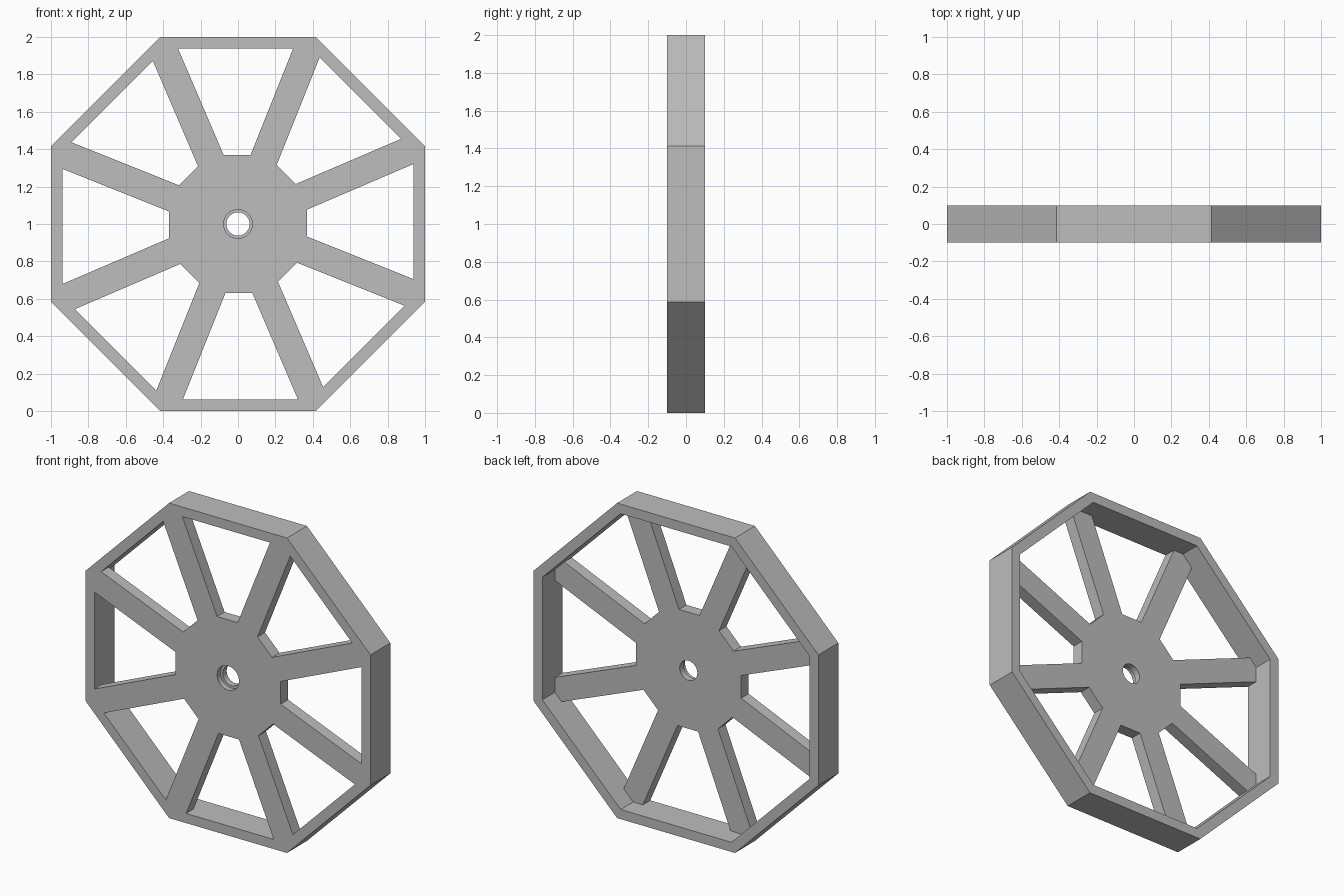
import bpy, bmesh
from math import pi, cos, sin, radians
from mathutils import Vector

SIDES = 8
STEP = 2 * pi / SIDES
DEPTH, WEB = 0.2, 0.075          # rim depth, thickness of hub and spokes
FRONT = -DEPTH / 2
RIM_IN, HUB, SPOKE = 0.939, 0.37, 0.075   # inner apothem, hub apothem, spoke half width
TWIST = radians(0.7)             # spokes sit slightly off the rim corners
BORE, RECESS, RECESS_DEPTH = 0.062, 0.077, 0.035

cube = bpy.data.objects.get("Cube")
if cube:
    bpy.data.objects.remove(cube, do_unlink=True)

grey = bpy.data.materials.new("plain grey")
grey.use_nodes = True
grey.diffuse_color = (0.51, 0.51, 0.51, 1)
grey.node_tree.nodes["Principled BSDF"].inputs["Base Color"].default_value = grey.diffuse_color


def polar(r, a):
    return Vector((r * cos(a), r * sin(a)))


def octagon(apothem):
    return [polar(apothem / cos(STEP / 2), (i + 0.5) * STEP) for i in range(SIDES)]


def circle(r, n=48):
    return [polar(r, 2 * pi * i / n) for i in range(n)]


def finish(name, bm):
    bmesh.ops.recalc_face_normals(bm, faces=bm.faces)
    mesh = bpy.data.meshes.new(name)
    bm.to_mesh(mesh)
    bm.free()
    mesh.materials.append(grey)
    ob = bpy.data.objects.new(name, mesh)
    ob.location.z = 1
    bpy.context.collection.objects.link(ob)
    return ob


def prism(name, outline, y0, y1):
    """Outline in x and z, pushed from y0 to y1."""
    bm = bmesh.new()
    face = bm.faces.new([bm.verts.new((p.x, y0, p.y)) for p in outline])
    out = bmesh.ops.extrude_face_region(bm, geom=[face], use_keep_orig=True)
    moved = [v for v in out["geom"] if isinstance(v, bmesh.types.BMVert)]
    bmesh.ops.translate(bm, verts=moved, vec=(0, y1 - y0, 0))
    return finish(name, bm)


# Rim: rectangular section carried round the octagon
bm = bmesh.new()
section = [(1, FRONT), (1, -FRONT), (RIM_IN, -FRONT), (RIM_IN, FRONT)]
loops = [[bm.verts.new((p.x, y, p.y)) for p in octagon(a)] for a, y in section]
for k, a in enumerate(loops):
    b = loops[(k + 1) % len(loops)]
    for i in range(SIDES):
        j = (i + 1) % SIDES
        bm.faces.new((a[i], a[j], b[j], b[i]))
finish("octagonal_rim", bm)


# Hub and spokes: one star outline, each spoke ending in a rim corner
def edge_point(angle, offset, side, apothem):
    """Where a spoke edge crosses a side of an octagon."""
    along, across, normal = polar(1, angle), polar(1, angle + pi / 2), polar(1, side)
    t = (apothem - offset * across.dot(normal)) / along.dot(normal)
    return across * offset + along * t


star = []
corners = octagon(RIM_IN)
for i in range(SIDES):
    angle = (i + 0.5) * STEP + TWIST
    before, after = i * STEP, (i + 1) * STEP
    star += [edge_point(angle, -SPOKE, before, HUB),
             edge_point(angle, -SPOKE, before, RIM_IN),
             corners[i],
             edge_point(angle, SPOKE, after, RIM_IN),
             edge_point(angle, SPOKE, after, HUB)]
web = prism("hub_and_spokes", star, FRONT, FRONT + WEB)

# Axle hole with a wider recess at the front
cutters = [prism("axle_hole_cutter", circle(BORE), -0.3, 0.3),
           prism("recess_cutter", circle(RECESS), -0.3, FRONT + RECESS_DEPTH)]
bpy.context.view_layer.objects.active = web
for cutter in cutters:
    cutter.hide_render = True
    mod = web.modifiers.new("bore", 'BOOLEAN')
    mod.operation = 'DIFFERENCE'
    mod.solver = 'EXACT'
    mod.object = cutter
    bpy.ops.object.modifier_apply(modifier=mod.name)
    bpy.data.objects.remove(cutter, do_unlink=True)

# Smooth bore, crisp edges elsewhere
bpy.ops.object.select_all(action='DESELECT')
web.select_set(True)
bpy.ops.object.shade_smooth_by_angle(angle=radians(30))
